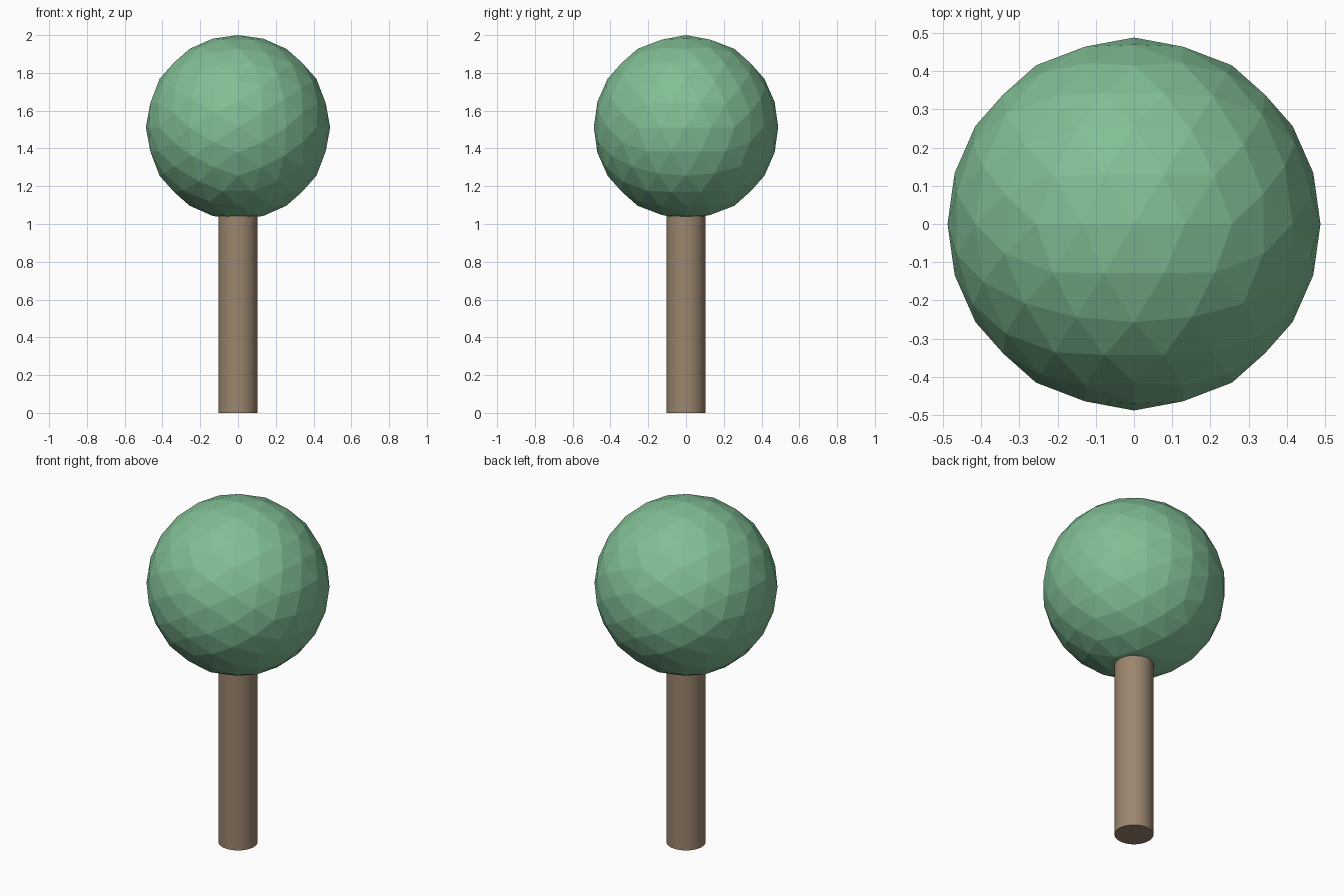
import bpy, bmesh
from mathutils import Vector

if "Cube" in bpy.data.objects:
    bpy.data.objects.remove(bpy.data.objects["Cube"])

PHI = (1 + 5 ** 0.5) / 2


def add_object(name, bm, color):
    mesh = bpy.data.meshes.new(name)
    bmesh.ops.recalc_face_normals(bm, faces=bm.faces)
    bm.to_mesh(mesh)
    bm.free()
    obj = bpy.data.objects.new(name, mesh)
    bpy.context.collection.objects.link(obj)
    mat = bpy.data.materials.new(name + "_colour")
    mat.diffuse_color = color
    mat.use_nodes = True
    mat.node_tree.nodes["Principled BSDF"].inputs["Base Color"].default_value = mat.diffuse_color
    mesh.materials.append(mat)
    return obj


# Foliage: axis-aligned icosahedron, split twice onto a sphere, flat faces
radius, centre = 0.488, Vector((0, 0, 1.512))
bm = bmesh.new()
for a in (-1, 1):
    for b in (-PHI, PHI):
        for co in ((a, 0, b), (0, b, a), (b, a, 0)):
            bm.verts.new(co)
bmesh.ops.convex_hull(bm, input=bm.verts)
for _ in range(2):
    bmesh.ops.subdivide_edges(bm, edges=bm.edges[:], cuts=1, use_grid_fill=True)
    for v in bm.verts:
        v.co.normalize()
for v in bm.verts:
    v.co = centre + v.co * radius
add_object("foliage", bm, (0.22, 0.52, 0.30, 1))

# Trunk: smooth cylinder running just into the foliage
height = 1.06
bm = bmesh.new()
bmesh.ops.create_cone(bm, cap_ends=True, segments=32,
                      radius1=0.104, radius2=0.104, depth=height)
bmesh.ops.translate(bm, verts=bm.verts, vec=(0, 0, height / 2))
trunk = add_object("trunk", bm, (0.33, 0.24, 0.16, 1))
bpy.context.view_layer.objects.active = trunk
trunk.select_set(True)
bpy.ops.object.shade_smooth_by_angle()
